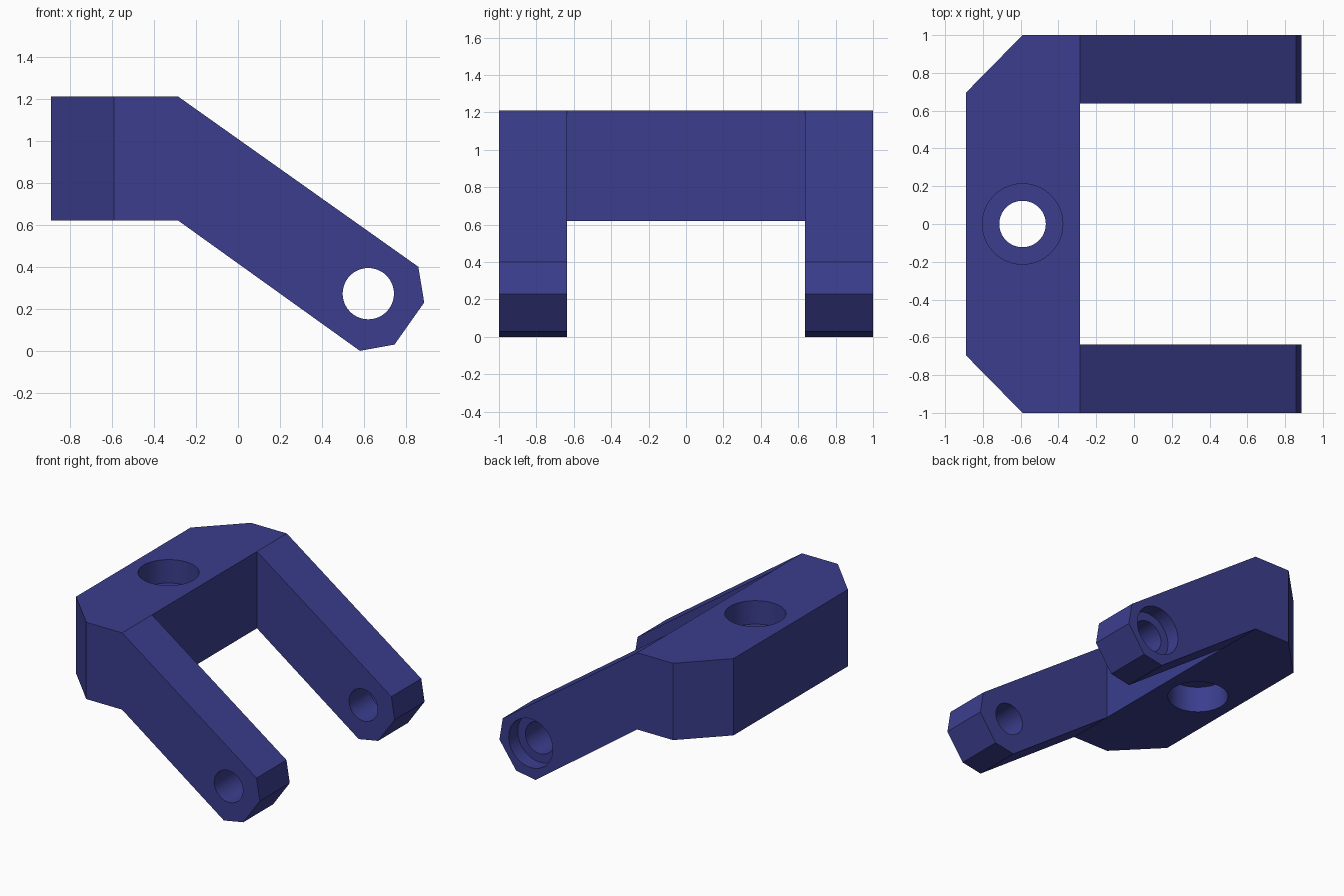
import bpy, bmesh, math
from mathutils import Matrix, Vector

if "Cube" in bpy.data.objects:
    bpy.data.objects.remove(bpy.data.objects["Cube"])

blue = bpy.data.materials.new("indigo blue")
blue.diffuse_color = (0.043, 0.048, 0.27, 1)
blue.use_nodes = True
blue.node_tree.nodes["Principled BSDF"].inputs["Base Color"].default_value = blue.diffuse_color


def add_object(name, bm):
    bmesh.ops.recalc_face_normals(bm, faces=bm.faces)
    mesh = bpy.data.meshes.new(name)
    bm.to_mesh(mesh)
    bm.free()
    mesh.materials.append(blue)
    obj = bpy.data.objects.new(name, mesh)
    bpy.context.collection.objects.link(obj)
    return obj


def prism(name, points, direction):
    """Extrude a closed outline of 3D points along a direction."""
    bm = bmesh.new()
    face = bm.faces.new([bm.verts.new(p) for p in points])
    new = bmesh.ops.extrude_face_region(bm, geom=[face])["geom"]
    bmesh.ops.translate(bm, vec=Vector(direction),
                        verts=[v for v in new if isinstance(v, bmesh.types.BMVert)])
    return add_object(name, bm)


def bore(name, radius, start, end):
    """Cylinder between two points."""
    a, b = Vector(start), Vector(end)
    turn = (b - a).to_track_quat('Z', 'Y').to_matrix().to_4x4()
    bm = bmesh.new()
    bmesh.ops.create_cone(bm, cap_ends=True, segments=64, radius1=radius, radius2=radius,
                          depth=(b - a).length, matrix=Matrix.Translation((a + b) / 2) @ turn)
    return add_object(name, bm)


def combine(target, tool, operation):
    mod = target.modifiers.new(tool.name, 'BOOLEAN')
    mod.object, mod.operation, mod.solver = tool, operation, 'EXACT'
    bpy.context.view_layer.objects.active = target
    bpy.ops.object.modifier_apply(modifier=mod.name)
    bpy.data.objects.remove(tool)


# Bracket: side silhouette with drooping, faceted arms
side = [(-0.89, 0.62), (-0.285, 0.62), (0.58, 0.0), (0.745, 0.03),
        (0.886, 0.23), (0.858, 0.40), (-0.285, 1.21), (-0.89, 1.21)]
bracket = prism("fork_bracket", [(x, -1, z) for x, z in side], (0, 2, 0))

# Plan outline: chamfered back corners and the slot between the arms
half = [(-0.89, 0.695), (-0.59, 1.0), (1.0, 1.0), (1.0, 0.637), (-0.285, 0.637)]
plan = half + [(x, -y) for x, y in reversed(half)]
plan_tool = prism("plan_outline", [(x, y, -0.2) for x, y in plan], (0, 0, 1.6))
combine(bracket, plan_tool, 'INTERSECT')

# Vertical mounting hole, counterbored from both sides
mx = -0.59
for name, r, z0, z1 in [("mount_hole", 0.123, 0.4, 1.4),
                        ("mount_top_counterbore", 0.213, 1.03, 1.4),
                        ("mount_bottom_counterbore", 0.213, 0.4, 0.82)]:
    combine(bracket, bore(name, r, (mx, 0, z0), (mx, 0, z1)), 'DIFFERENCE')

# Pin hole through both arms, counterbored on the back arm's outer face
px, pz = 0.62, 0.272
for name, r, y0, y1 in [("pin_hole", 0.122, -1.2, 1.2),
                        ("pin_counterbore", 0.187, 0.89, 1.2)]:
    combine(bracket, bore(name, r, (px, y0, pz), (px, y1, pz)), 'DIFFERENCE')

# Smooth bores, crisp edges
bracket.select_set(True)
bpy.context.view_layer.objects.active = bracket
bpy.ops.object.shade_smooth_by_angle(angle=math.radians(20))
